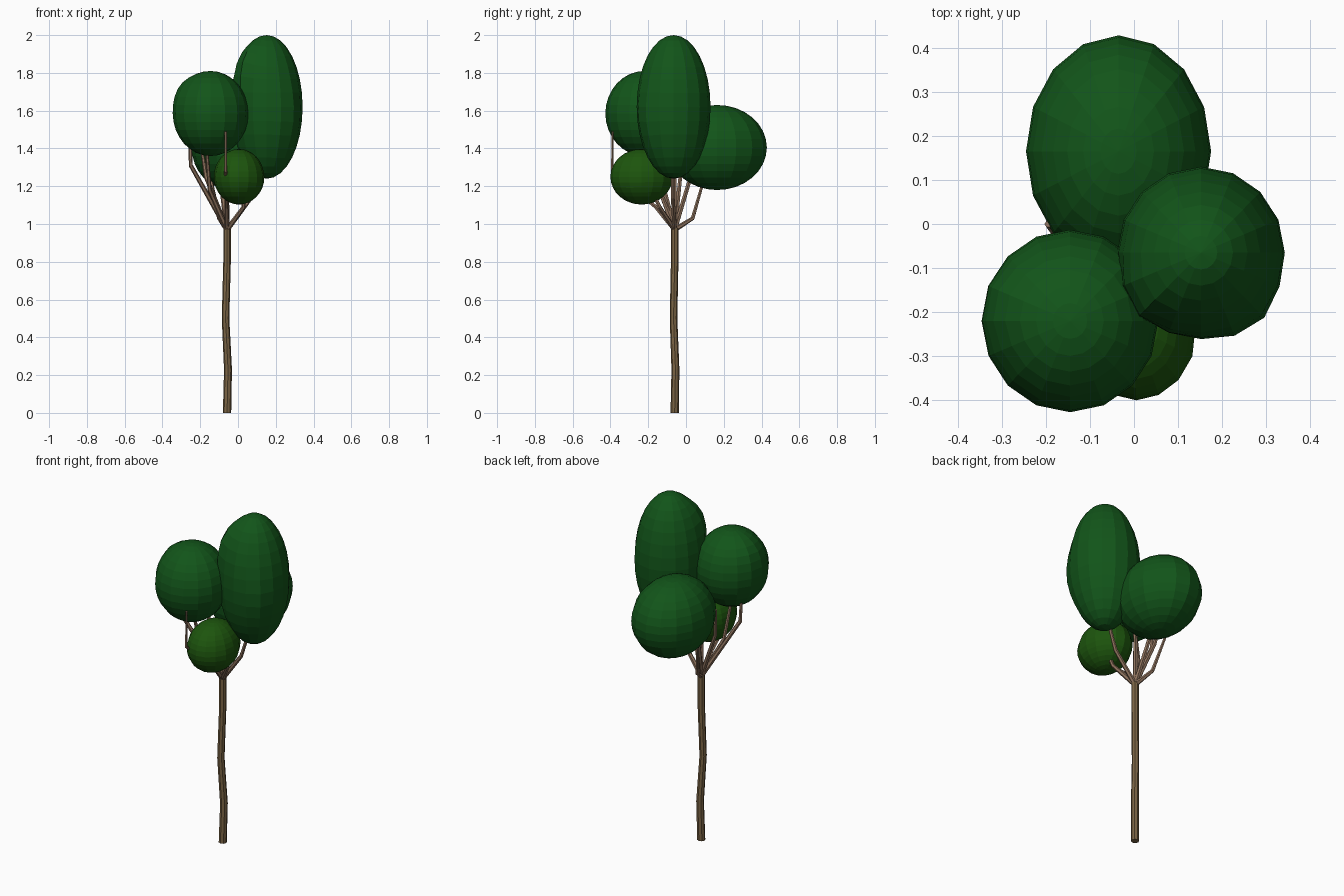
import bpy, bmesh, math
from mathutils import Vector

if "Cube" in bpy.data.objects:
    bpy.data.objects.remove(bpy.data.objects["Cube"])


def material(name, rgb):
    m = bpy.data.materials.new(name)
    m.diffuse_color = (*rgb, 1)
    m.use_nodes = True
    m.node_tree.nodes["Principled BSDF"].inputs["Base Color"].default_value = m.diffuse_color
    return m


LEAF = material("leaf_green", (0.006, 0.09, 0.01))
LEAF_LOW = material("leaf_olive", (0.012, 0.09, 0.004))
BARK = material("bark", (0.2, 0.13, 0.06))
TWIG = material("branch_bark", (0.27, 0.17, 0.11))


def finish(bm, name, mat):
    me = bpy.data.meshes.new(name)
    bmesh.ops.recalc_face_normals(bm, faces=bm.faces)
    bm.to_mesh(me)
    bm.free()
    me.materials.append(mat)
    ob = bpy.data.objects.new(name, me)
    bpy.context.collection.objects.link(ob)
    return ob


def limb(name, pts, radii, mat, sides=8):
    """Tapered faceted tube along a path."""
    pts = [Vector(p) for p in pts]
    bm = bmesh.new()
    rings = []
    for i, (p, r) in enumerate(zip(pts, radii)):
        d = (pts[min(i + 1, len(pts) - 1)] - pts[max(i - 1, 0)]).normalized()
        if i == 0 and p.z == 0:
            d = Vector((0, 0, 1))
        u = Vector((0, 1, 0)).cross(d).normalized()
        v = d.cross(u)
        ring = []
        for k in range(sides):
            a = 2 * math.pi * k / sides
            ring.append(bm.verts.new(p + r * (math.cos(a) * u + math.sin(a) * v)))
        rings.append(ring)
    for a, b in zip(rings, rings[1:]):
        for k in range(sides):
            n = (k + 1) % sides
            bm.faces.new((a[k], a[n], b[n], b[k]))
    bm.faces.new(rings[0])
    bm.faces.new(rings[-1])
    return finish(bm, name, mat)


def crown(name, centre, radii, mat, bumps=()):
    """Flat-shaded ellipsoid with soft lumps: (direction, height)."""
    bm = bmesh.new()
    bmesh.ops.create_uvsphere(bm, u_segments=16, v_segments=16, radius=1)
    for v in bm.verts:
        n = v.co.normalized()
        k = 1
        for d, h in bumps:
            k += h * math.exp(-((n - Vector(d).normalized()).length / 0.4) ** 2)
        v.co = Vector(centre) + Vector([n[i] * radii[i] * k for i in range(3)])
    return finish(bm, name, mat)


# Trunk
limb("trunk", [(-0.058, -0.06, 0), (-0.053, -0.056, 0.23),
               (-0.066, -0.066, 0.5), (-0.058, -0.06, 0.8), (-0.058, -0.06, 0.98)],
     [0.022, 0.021, 0.02, 0.02, 0.02], BARK)

# Branches fanning out from the fork
fork = (-0.058, -0.06, 0.97)
paths = [
    [(-0.25, -0.15, 1.31), (-0.255, -0.16, 1.5)],
    [(-0.06, -0.16, 1.09), (-0.065, -0.39, 1.28), (-0.065, -0.39, 1.49)],
    [(-0.17, -0.03, 1.25), (-0.195, 0.0, 1.42)],
    [(-0.1, 0.04, 1.3), (-0.1, 0.06, 1.4)],
    [(-0.1, 0.035, 1.03), (-0.14, 0.09, 1.22), (-0.13, 0.12, 1.35)],
    [(0.07, -0.07, 1.14), (0.14, -0.07, 1.35)],
    [(-0.06, -0.06, 1.25), (-0.05, -0.07, 1.4)],
    [(0.03, -0.14, 1.09), (0.03, -0.2, 1.22)],
    [(-0.15, -0.14, 1.18), (-0.17, -0.2, 1.45)],
]
for i, p in enumerate(paths):
    r = [0.014, 0.011, 0.008, 0.006][:len(p) + 1]
    limb(f"branch_{i + 1}", [fork] + p, r, TWIG, sides=6)

# Leaf clumps
crown("tall_crown", (0.152, -0.065, 1.62), (0.19, 0.195, 0.38), LEAF,
      [((-0.7, -0.6, 0.55), 0.14), ((0.6, -0.75, -0.1), 0.08)])
crown("left_crown", (-0.145, -0.22, 1.585), (0.2, 0.207, 0.225), LEAF,
      [((-0.8, 0.2, 0.6), 0.06)])
crown("back_crown", (-0.035, 0.165, 1.405), (0.21, 0.263, 0.225), LEAF)
crown("small_crown", (0.005, -0.235, 1.25), (0.133, 0.165, 0.147), LEAF_LOW,
      [((0.8, -0.4, -0.2), 0.05)])
